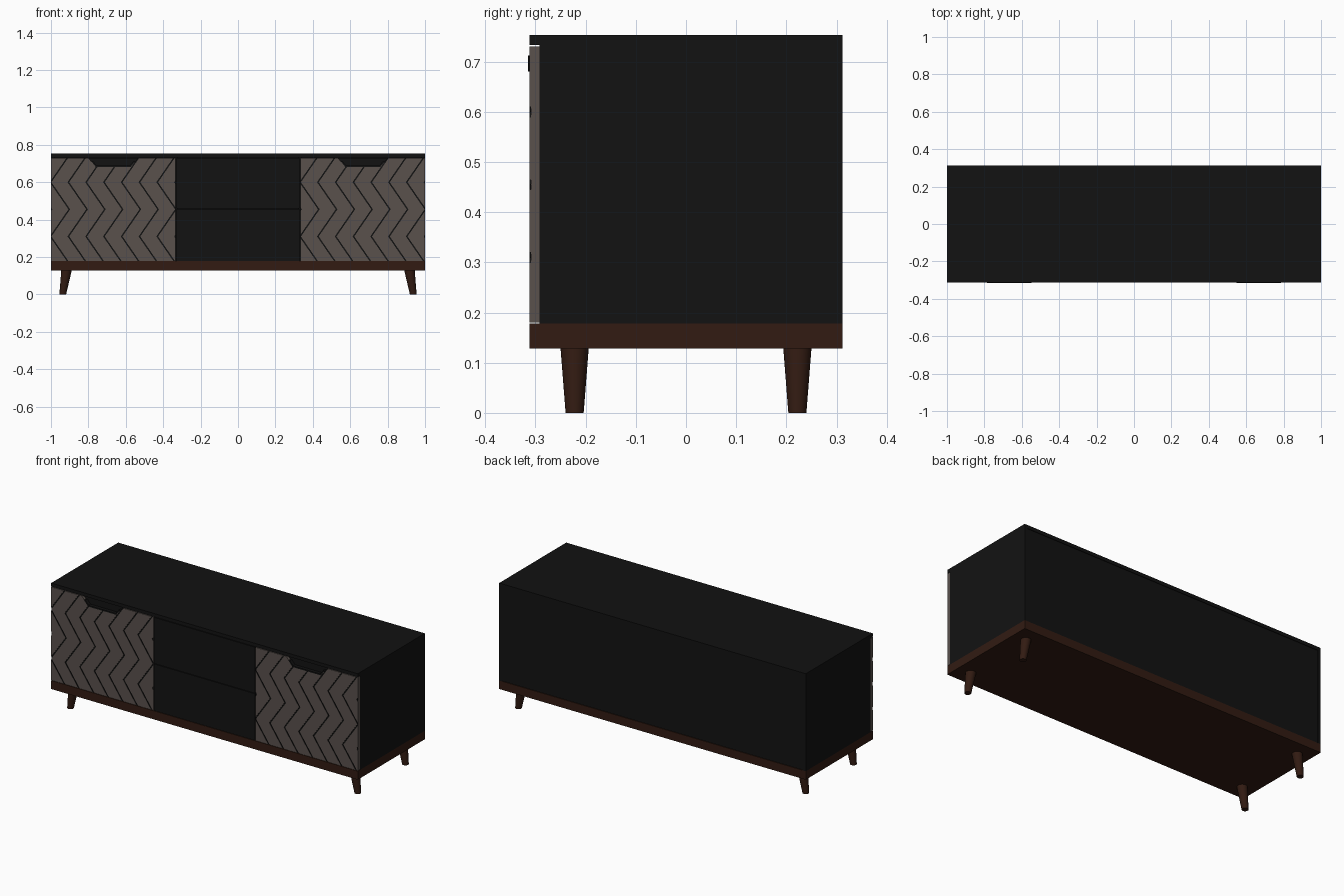
import bpy, bmesh, math
from mathutils import Vector

if "Cube" in bpy.data.objects:
    bpy.data.objects.remove(bpy.data.objects["Cube"])


def material(name, rgb):
    m = bpy.data.materials.new(name)
    m.diffuse_color = (*rgb, 1)
    m.use_nodes = True
    m.node_tree.nodes["Principled BSDF"].inputs["Base Color"].default_value = m.diffuse_color
    return m


BLACK = material("black_lacquer", (0.006, 0.006, 0.006))
WALNUT = material("dark_walnut", (0.032, 0.011, 0.006))
GREY = material("grey_brown", (0.10, 0.082, 0.073))


def make(name, bm, *mats):
    bmesh.ops.recalc_face_normals(bm, faces=bm.faces[:])
    me = bpy.data.meshes.new(name)
    bm.to_mesh(me)
    bm.free()
    for m in mats:
        me.materials.append(m)
    ob = bpy.data.objects.new(name, me)
    bpy.context.collection.objects.link(ob)
    return ob


def add_prism(bm, profile, y0, y1, index=0):
    """Extrude an x-z outline from y0 to y1."""
    a = [bm.verts.new((x, y0, z)) for x, z in profile]
    b = [bm.verts.new((x, y1, z)) for x, z in profile]
    faces = [bm.faces.new(a), bm.faces.new(b[::-1])]
    for i in range(len(a)):
        j = (i + 1) % len(a)
        faces.append(bm.faces.new((a[j], a[i], b[i], b[j])))
    for f in faces:
        f.material_index = index


def prism(name, profile, y0, y1, *mats):
    bm = bmesh.new()
    add_prism(bm, profile, y0, y1)
    return make(name, bm, *mats)


def box(name, x0, x1, y0, y1, z0, z1, mat):
    return prism(name, [(x0, z0), (x1, z0), (x1, z1), (x0, z1)], y0, y1, mat)


F, B = -0.312, 0.312          # front and back planes
DOOR_BACK = -0.292
Z0, Z1 = 0.178, 0.733         # carcass bottom and top

# Base slab, top and carcass panels
box("base", -1, 1, F, B, 0.128, Z0, WALNUT)
box("top", -1, 1, F, B, Z1, 0.753, BLACK)
box("carcass_floor", -0.98, 0.98, DOOR_BACK, B - 0.004, Z0, Z0 + 0.02, BLACK)
box("back_panel", -0.98, 0.98, B - 0.02, B - 0.004, Z0 + 0.02, Z1, BLACK)
for s, side in ((-1, "left"), (1, "right")):
    box(side + "_side", *sorted((s * 0.98, s)), DOOR_BACK, B, Z0, Z1, BLACK)
    box(side + "_divider", *sorted((s * 0.323, s * 0.343)), DOOR_BACK, B - 0.02,
        Z0 + 0.02, Z1, BLACK)

# Two stacked drawer fronts
box("lower_drawer", -0.329, 0.329, F, DOOR_BACK, 0.18, 0.4555, BLACK)
box("upper_drawer", -0.329, 0.329, F, DOOR_BACK, 0.4585, 0.73, BLACK)


def zigzag(x, half):
    """Outline of one vertical zigzag groove."""
    pts = [(x + (0.05 if i % 2 else -0.05), 0.02 + 0.145 * i) for i in range(7)]
    return [(px - half, z) for px, z in pts] + [(px + half, z) for px, z in pts[::-1]]


# Doors with finger notch, chevron grooves and pull
for s, side in ((-1, "left"), (1, "right")):
    c = s * 0.667
    x0, x1 = c - 0.333, c + 0.333
    notch = [(c - 0.133, 0.73), (c - 0.092, 0.68), (c + 0.092, 0.68), (c + 0.133, 0.73)]
    door = prism(side + "_door", [(x0, 0.18), (x1, 0.18), (x1, 0.73)] + notch[::-1]
                 + [(x0, 0.73)], F, DOOR_BACK, GREY, BLACK)

    bm = bmesh.new()
    for i in range(-4, 5):
        add_prism(bm, zigzag(c + i * 0.095, 0.0045), F - 0.01, F + 0.003, 1)
    cutter = make(side + "_groove_cutter", bm, GREY, BLACK)
    cutter.hide_render = True
    cutter.hide_set(True)
    mod = door.modifiers.new("grooves", "BOOLEAN")
    mod.operation, mod.solver, mod.object = "DIFFERENCE", "EXACT", cutter

    prism(side + "_pull_back", notch, DOOR_BACK - 0.004, DOOR_BACK, BLACK)
    rim = [(c - 0.118, 0.712), (c - 0.092, 0.68), (c + 0.092, 0.68), (c + 0.118, 0.712),
           (c + 0.108, 0.712), (c + 0.088, 0.688), (c - 0.088, 0.688), (c - 0.108, 0.712)]
    prism(side + "_pull_rim", rim, F - 0.003, DOOR_BACK - 0.004, BLACK)

# Tapered legs splayed outwards
for sx, side in ((-1, "left"), (1, "right")):
    for sy, end in ((-1, "front"), (1, "back")):
        bm = bmesh.new()
        bmesh.ops.create_cone(bm, cap_ends=True, segments=32, radius1=0.018,
                              radius2=0.028, depth=0.128)
        for v in bm.verts:
            lean = 0.937 if v.co.z < 0 else 0.917
            v.co += Vector((sx * lean, sy * 0.222, 0.064))
        leg = make(f"{end}_{side}_leg", bm, WALNUT)
        bpy.ops.object.select_all(action="DESELECT")
        leg.select_set(True)
        bpy.context.view_layer.objects.active = leg
        bpy.ops.object.shade_smooth_by_angle(angle=math.radians(40))
